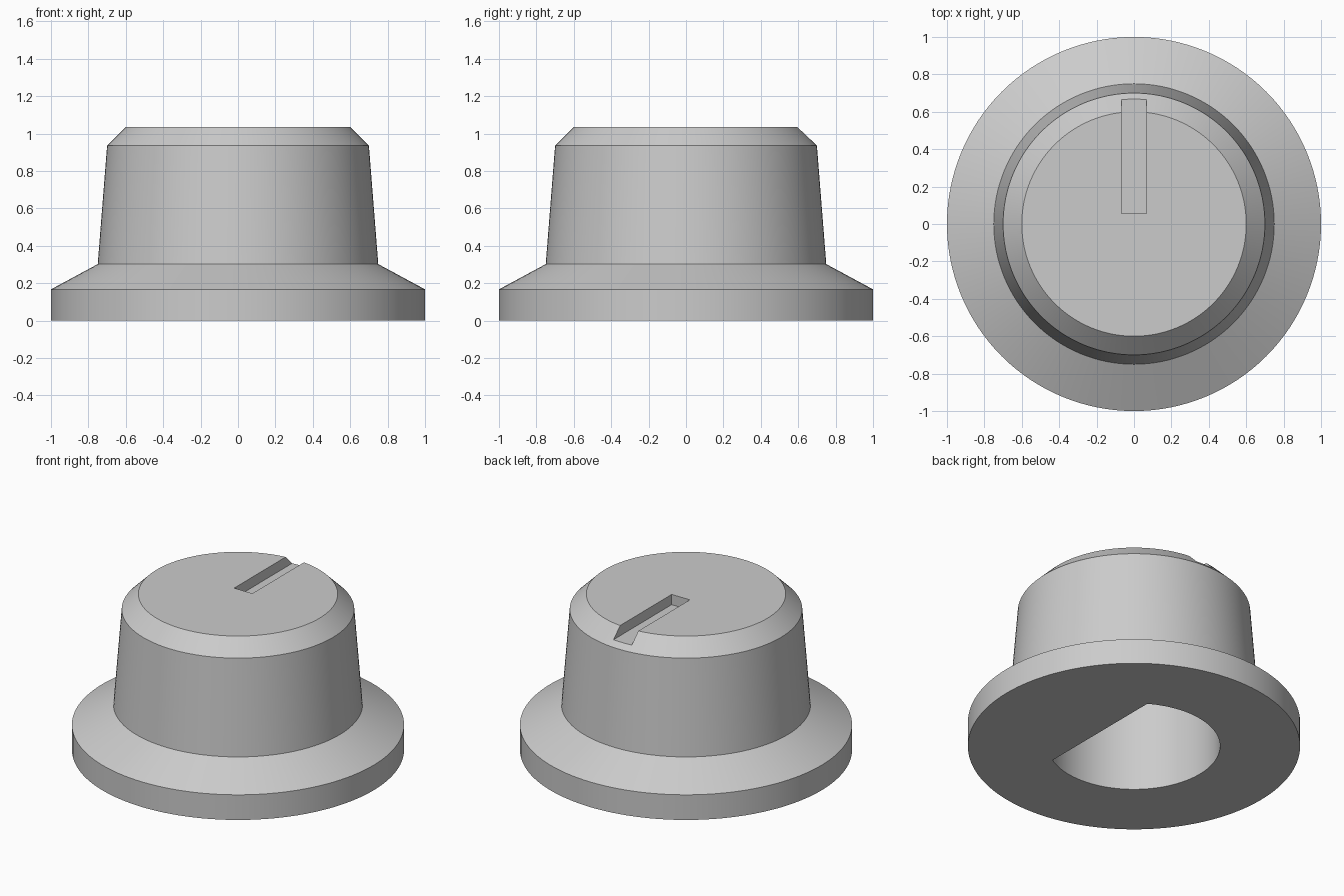
import bpy
import bmesh
import math
from mathutils import Matrix

SEGMENTS = 128

default_cube = bpy.data.objects.get("Cube")
if default_cube:
    bpy.data.objects.remove(default_cube, do_unlink=True)

grey = bpy.data.materials.new("plain_grey")
grey.use_nodes = True
grey.diffuse_color = (0.6, 0.6, 0.6, 1)
grey.node_tree.nodes["Principled BSDF"].inputs["Base Color"].default_value = grey.diffuse_color


def make_object(name, bm):
    bmesh.ops.recalc_face_normals(bm, faces=bm.faces)
    mesh = bpy.data.meshes.new(name)
    bm.to_mesh(mesh)
    bm.free()
    mesh.materials.append(grey)
    obj = bpy.data.objects.new(name, mesh)
    bpy.context.collection.objects.link(obj)
    return obj


def lathe(name, profile):
    """Stack of rings (radius, height), capped at both ends."""
    bm = bmesh.new()
    rings = []
    for radius, z in profile:
        rings.append([bm.verts.new((radius * math.cos(a), radius * math.sin(a), z))
                      for a in (math.tau * i / SEGMENTS for i in range(SEGMENTS))])
    for low, high in zip(rings, rings[1:]):
        for i in range(SEGMENTS):
            j = (i + 1) % SEGMENTS
            bm.faces.new((low[i], low[j], high[j], high[i]))
    bm.faces.new(rings[0])
    bm.faces.new(rings[-1])
    return make_object(name, bm)


def box(name, low, high):
    bm = bmesh.new()
    size = [b - a for a, b in zip(low, high)]
    centre = [(a + b) / 2 for a, b in zip(low, high)]
    bmesh.ops.create_cube(bm, size=1, matrix=Matrix.Translation(centre) @ Matrix.Diagonal((*size, 1)))
    return make_object(name, bm)


def d_prism(name, radius, flat_x, bottom, top):
    """Round shaft with one flat side facing +x."""
    bm = bmesh.new()
    start = math.acos(flat_x / radius)
    sweep = math.tau - 2 * start
    angles = [start + sweep * i / SEGMENTS for i in range(SEGMENTS + 1)]
    base = bm.faces.new([bm.verts.new((radius * math.cos(a), radius * math.sin(a), bottom))
                         for a in angles])
    extruded = bmesh.ops.extrude_face_region(bm, geom=[base], use_keep_orig=True)
    moved = [v for v in extruded["geom"] if isinstance(v, bmesh.types.BMVert)]
    bmesh.ops.translate(bm, verts=moved, vec=(0, 0, top - bottom))
    return make_object(name, bm)


# Flanged, tapered body with a chamfered top
knob = lathe("knob_body", [(1, 0), (1, 0.167), (0.75, 0.302), (0.7, 0.935), (0.6, 1.035)])

# Pointer slot in the top and shaft socket underneath
cutters = [
    box("pointer_slot_cutter", (-0.067, 0.055, 0.967), (0.067, 0.8, 1.2)),
    d_prism("shaft_socket_cutter", 0.518, 0.268, -0.1, 0.833),
]
bpy.context.view_layer.objects.active = knob
knob.select_set(True)
for cutter in cutters:
    cut = knob.modifiers.new(cutter.name, "BOOLEAN")
    cut.operation = "DIFFERENCE"
    cut.solver = "EXACT"
    cut.object = cutter
    bpy.ops.object.modifier_apply(modifier=cut.name)
    bpy.data.objects.remove(cutter, do_unlink=True)

# Smooth round walls with crisp edges
bpy.ops.object.select_all(action="DESELECT")
knob.select_set(True)
bpy.ops.object.shade_smooth_by_angle(angle=math.radians(25))
